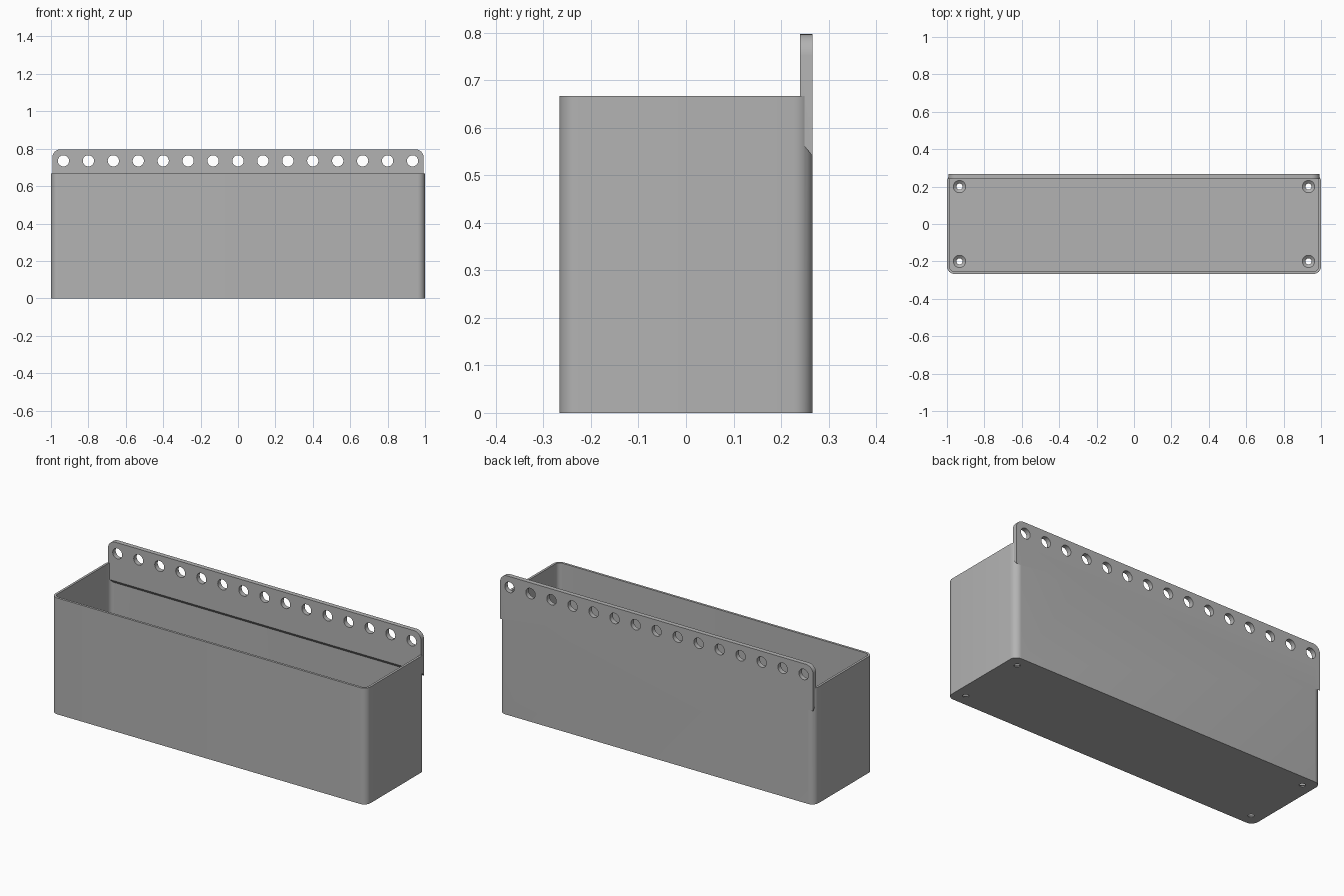
import bpy, bmesh, math
from mathutils import Matrix, Vector

cube = bpy.data.objects.get("Cube")
if cube:
    bpy.data.objects.remove(cube)

HALF_X, HALF_Y, HEIGHT = 1.0, 0.2667, 0.667
WALL, FLOOR, CORNER = 0.0133, 0.02, 0.04
PLATE_X, PLATE_FRONT, PLATE_TOP = 0.993, 0.24, 0.797

plastic = bpy.data.materials.new("grey plastic")
plastic.use_nodes = True
COLOUR = (0.45, 0.45, 0.45, 1)
plastic.diffuse_color = COLOUR
plastic.node_tree.nodes["Principled BSDF"].inputs["Base Color"].default_value = COLOUR


def add_object(name, bm):
    bmesh.ops.recalc_face_normals(bm, faces=bm.faces[:])
    mesh = bpy.data.meshes.new(name)
    bm.to_mesh(mesh)
    bm.free()
    mesh.materials.append(plastic)
    obj = bpy.data.objects.new(name, mesh)
    bpy.context.collection.objects.link(obj)
    return obj


def bevel_edges(bm, edges, radius, segments=8):
    bmesh.ops.bevel(bm, geom=edges, offset=radius, segments=segments,
                    profile=0.5, affect='EDGES')


def rounded_block(name, half_x, half_y, bottom, top, radius):
    bm = bmesh.new()
    size = Matrix.Diagonal((2 * half_x, 2 * half_y, top - bottom, 1))
    bmesh.ops.create_cube(bm, size=1, matrix=Matrix.Translation((0, 0, (top + bottom) / 2)) @ size)
    upright = [e for e in bm.edges if abs(e.verts[0].co.z - e.verts[1].co.z) > 0.01]
    bevel_edges(bm, upright, radius)
    return add_object(name, bm)


def round_cutters(name, places, r_low, r_high, depth, turn=Matrix()):
    bm = bmesh.new()
    for place in places:
        bmesh.ops.create_cone(bm, cap_ends=True, segments=32, radius1=r_low, radius2=r_high,
                              depth=depth, matrix=Matrix.Translation(place) @ turn)
    return add_object(name, bm)


def combine(target, other, operation):
    mod = target.modifiers.new(other.name, 'BOOLEAN')
    mod.operation, mod.object, mod.solver = operation, other, 'EXACT'
    graph = bpy.context.evaluated_depsgraph_get()
    mesh = bpy.data.meshes.new_from_object(target.evaluated_get(graph))
    target.modifiers.clear()
    target.data = mesh
    bpy.data.objects.remove(other)


# Open rectangular bin
planter = rounded_block("planter_box", HALF_X, HALF_Y, 0, HEIGHT, CORNER)
pocket = rounded_block("pocket", HALF_X - WALL, HALF_Y - WALL, FLOOR, HEIGHT + 0.2, CORNER - WALL)
combine(planter, pocket, 'DIFFERENCE')

# Mounting plate with a sloped underside and rounded upper corners
bm = bmesh.new()
outline = [(HALF_Y, 0.54), (HALF_Y, PLATE_TOP), (PLATE_FRONT, PLATE_TOP), (PLATE_FRONT, 0.573)]
side = bm.faces.new([bm.verts.new((-PLATE_X, y, z)) for y, z in outline])
swept = bmesh.ops.extrude_face_region(bm, geom=[side])["geom"]
bmesh.ops.translate(bm, vec=(2 * PLATE_X, 0, 0),
                    verts=[g for g in swept if isinstance(g, bmesh.types.BMVert)])
corners = [e for e in bm.edges
           if all(v.co.z > PLATE_TOP - 0.001 for v in e.verts)
           and abs(e.verts[0].co.x - e.verts[1].co.x) < 0.001]
bevel_edges(bm, corners, 0.045)
combine(planter, add_object("mounting_plate", bm), 'UNION')

# Row of hanging holes
row = [Vector((i * 0.1333, 0.25, 0.735)) for i in range(-7, 8)]
combine(planter, round_cutters("hanging_holes", row, 0.03, 0.03, 0.1,
                               Matrix.Rotation(math.pi / 2, 4, 'X')), 'DIFFERENCE')

# Countersunk screw holes in the floor corners
spots = [(sx * 0.933, sy * 0.2) for sx in (-1, 1) for sy in (-1, 1)]
combine(planter, round_cutters("screw_holes", [(x, y, 0) for x, y in spots],
                               0.016, 0.016, 0.1), 'DIFFERENCE')
combine(planter, round_cutters("countersinks", [(x, y, 0.015) for x, y in spots],
                               0.015, 0.039, 0.02), 'DIFFERENCE')

bpy.ops.object.select_all(action='DESELECT')
planter.select_set(True)
bpy.context.view_layer.objects.active = planter
bpy.ops.object.shade_smooth_by_angle(angle=math.radians(30))
